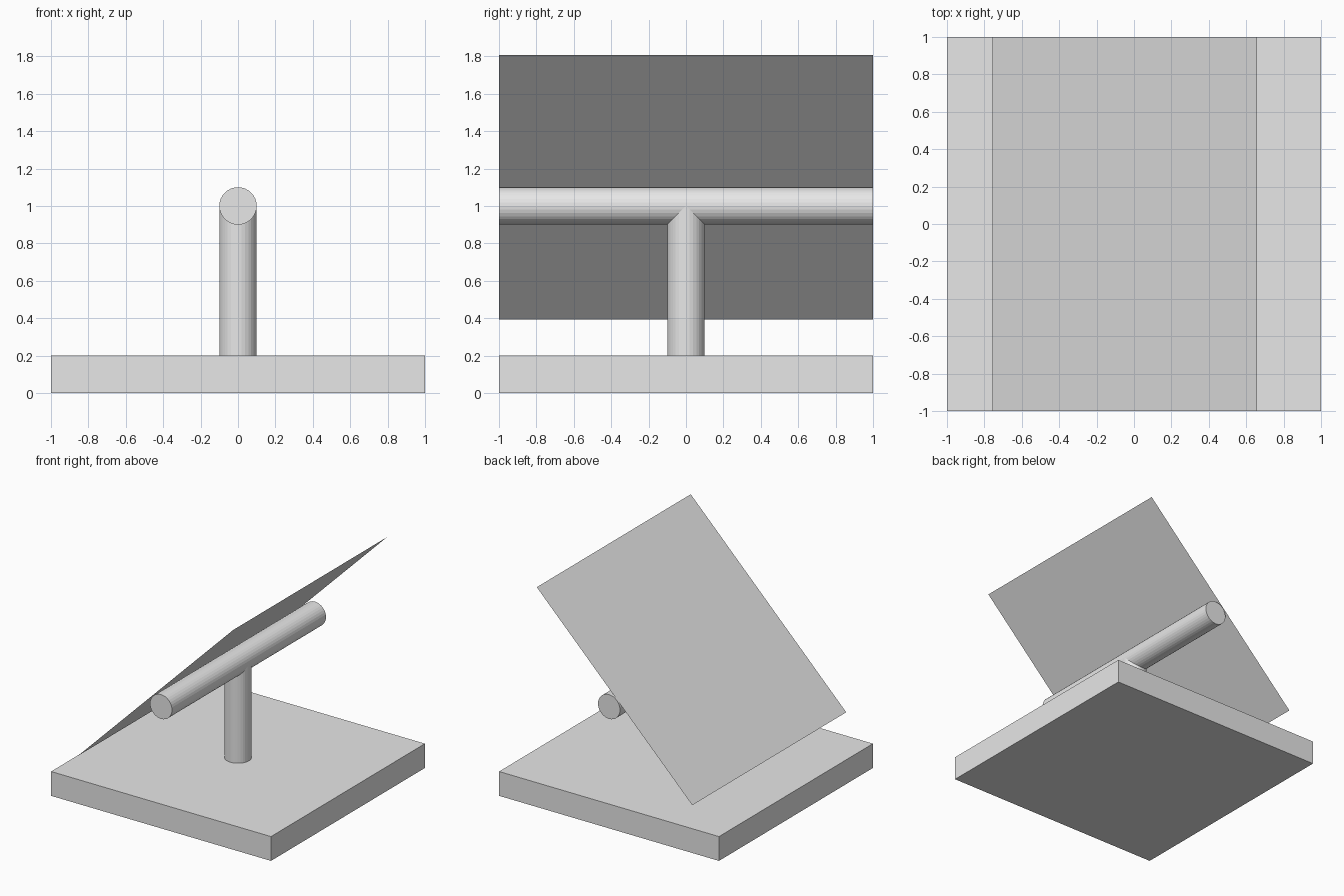
import bpy
from math import radians

cube = bpy.data.objects.get("Cube")
if cube:
    bpy.data.objects.remove(cube, do_unlink=True)

# Single light grey material
GREY = (0.8, 0.8, 0.8, 1.0)
grey = bpy.data.materials.new("light grey")
grey.use_nodes = True
grey.diffuse_color = GREY
shader = next(n for n in grey.node_tree.nodes if n.type == 'BSDF_PRINCIPLED')
shader.inputs["Base Color"].default_value = GREY


def finish(name):
    obj = bpy.context.object
    obj.name = name
    obj.data.materials.append(grey)
    return obj


def rod(name, length, location, rotation=(0, 0, 0)):
    bpy.ops.mesh.primitive_cylinder_add(vertices=32, radius=0.1, depth=length,
                                        location=location, rotation=rotation)
    return finish(name)


# Square base slab
bpy.ops.mesh.primitive_cube_add(size=2, location=(0, 0, 0.1))
base = finish("base")
base.scale.z = 0.1

# Upright post, ending inside the cross bar
rod("post", 0.8, (0, 0, 0.6))

# Horizontal cross bar running front to back
rod("cross_bar", 2, (0, 0, 1), (radians(90), 0, 0))

# Thin square panel resting on the bar at a 45 degree tilt
bpy.ops.mesh.primitive_plane_add(size=2, location=(-0.05, 0, 1.1),
                                 rotation=(0, radians(-45), 0))
finish("tilted_panel")
